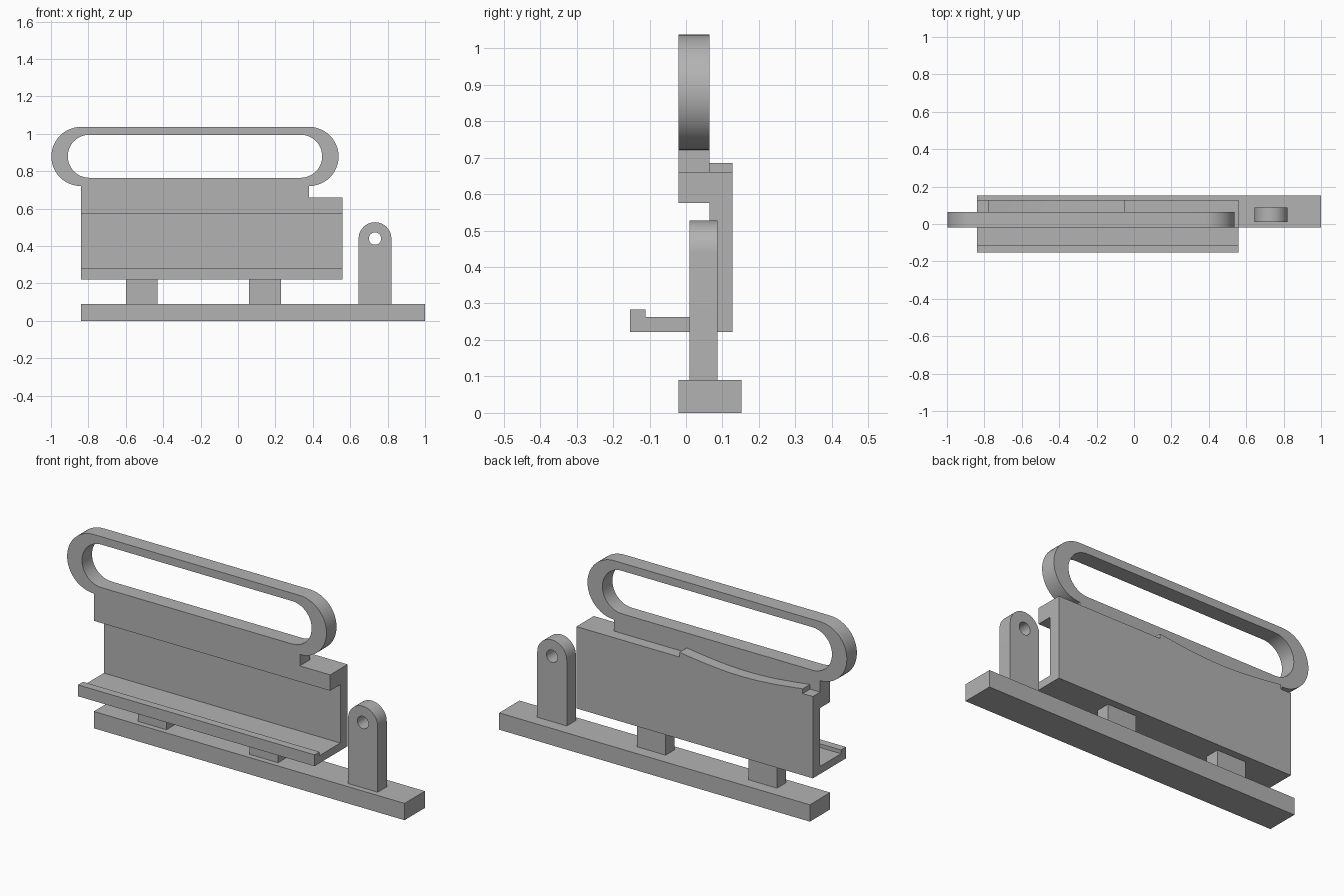
import bpy
import bmesh
from math import cos, sin, pi, radians

default_cube = bpy.data.objects.get("Cube")
if default_cube:
    bpy.data.objects.remove(default_cube, do_unlink=True)

# Single plain grey finish
GREY = (0.45, 0.45, 0.45, 1.0)
grey = bpy.data.materials.new("plain_grey")
grey.use_nodes = True
grey.diffuse_color = GREY
grey.node_tree.nodes["Principled BSDF"].inputs["Base Color"].default_value = GREY


def arc(cx, cz, r, start, end, steps=24):
    """Points along an arc, angles in degrees."""
    angles = [radians(start + (end - start) * i / steps) for i in range(steps + 1)]
    return [(cx + r * cos(a), cz + r * sin(a)) for a in angles]


def extrude(name, loops, low, high, axis="y"):
    """Fill an outline (extra loops are holes) and extrude it along y or x."""
    def place(p, d):
        return (p[0], d, p[1]) if axis == "y" else (d, p[0], p[1])

    bm = bmesh.new()
    other = {}
    edges, walls = [], []
    for loop in loops:
        near = [bm.verts.new(place(p, low)) for p in loop]
        far = [bm.verts.new(place(p, high)) for p in loop]
        other.update(zip(near, far))
        for i, v in enumerate(near):
            j = (i + 1) % len(near)
            edges.append(bm.edges.new((v, near[j])))
            walls.append((v, near[j], far[j], far[i]))
    bmesh.ops.triangle_fill(bm, edges=edges, use_beauty=True)
    for face in list(bm.faces):
        bm.faces.new([other[v] for v in reversed(face.verts)])
    for quad in walls:
        bm.faces.new(quad)
    bmesh.ops.recalc_face_normals(bm, faces=bm.faces[:])
    bmesh.ops.dissolve_limit(bm, angle_limit=radians(0.5),
                             verts=bm.verts[:], edges=bm.edges[:])
    mesh = bpy.data.meshes.new(name)
    bm.to_mesh(mesh)
    bm.free()
    mesh.materials.append(grey)
    obj = bpy.data.objects.new(name, mesh)
    bpy.context.collection.objects.link(obj)
    bpy.ops.object.select_all(action="DESELECT")
    obj.select_set(True)
    bpy.context.view_layer.objects.active = obj
    bpy.ops.object.shade_smooth_by_angle(angle=radians(30))
    return obj


def rect(a0, a1, b0, b1):
    return [(a0, b0), (a1, b0), (a1, b1), (a0, b1)]


LEFT_END, RIGHT_END = -0.84, 0.56

# Base bar with two support posts
extrude("base_bar", [rect(LEFT_END, 1.0, 0, 0.09)], -0.02, 0.152)
for name, x in (("right_post", -0.6), ("left_post", 0.06)):
    extrude(name, [rect(x, x + 0.17, 0.09, 0.222)], 0.01, 0.087)

# Upright lug with a rounded top and a pin hole
lug = [(0.645, 0.09), (0.82, 0.09)] + arc(0.7325, 0.44, 0.0875, 0, 180)
pin_hole = arc(0.7325, 0.44, 0.033, 0, 345, 23)
extrude("pivot_lug", [lug, pin_hole], 0.01, 0.087)

# Back wall, with a shallow dished ridge along its top edge
RIDGE_A, RIDGE_B = -0.78, -0.05
ridge = []
for i in range(25):
    t = i / 24
    ridge.append((RIDGE_B + (RIDGE_A - RIDGE_B) * t, 0.685 - 0.03 * sin(pi * t)))
wall = ([(LEFT_END, 0.222), (RIGHT_END, 0.222), (RIGHT_END, 0.66), (RIDGE_B, 0.66)]
        + ridge + [(RIDGE_A, 0.66), (LEFT_END, 0.66)])
extrude("back_wall", [wall], 0.065, 0.127)

# Bottom shelf with an upturned front lip, and the overhanging top rail
shelf = [(-0.153, 0.222), (0.065, 0.222), (0.065, 0.263),
         (-0.111, 0.263), (-0.111, 0.283), (-0.153, 0.283)]
extrude("bottom_shelf", [shelf], LEFT_END, RIGHT_END, "x")
extrude("top_rail", [rect(-0.02, 0.065, 0.575, 0.66)], LEFT_END, RIGHT_END, "x")

# Carrying handle: rounded outline with a long finger slot
outline = ([(LEFT_END, 0.66), (0.38, 0.66)]
           + arc(0.38, 0.879, 0.158, -90, 90) + arc(LEFT_END, 0.879, 0.158, 90, 270))
slot = arc(0.335, 0.88, 0.115, -90, 90) + arc(-0.795, 0.88, 0.115, 90, 270)
extrude("handle", [outline, slot], -0.02, 0.065)
